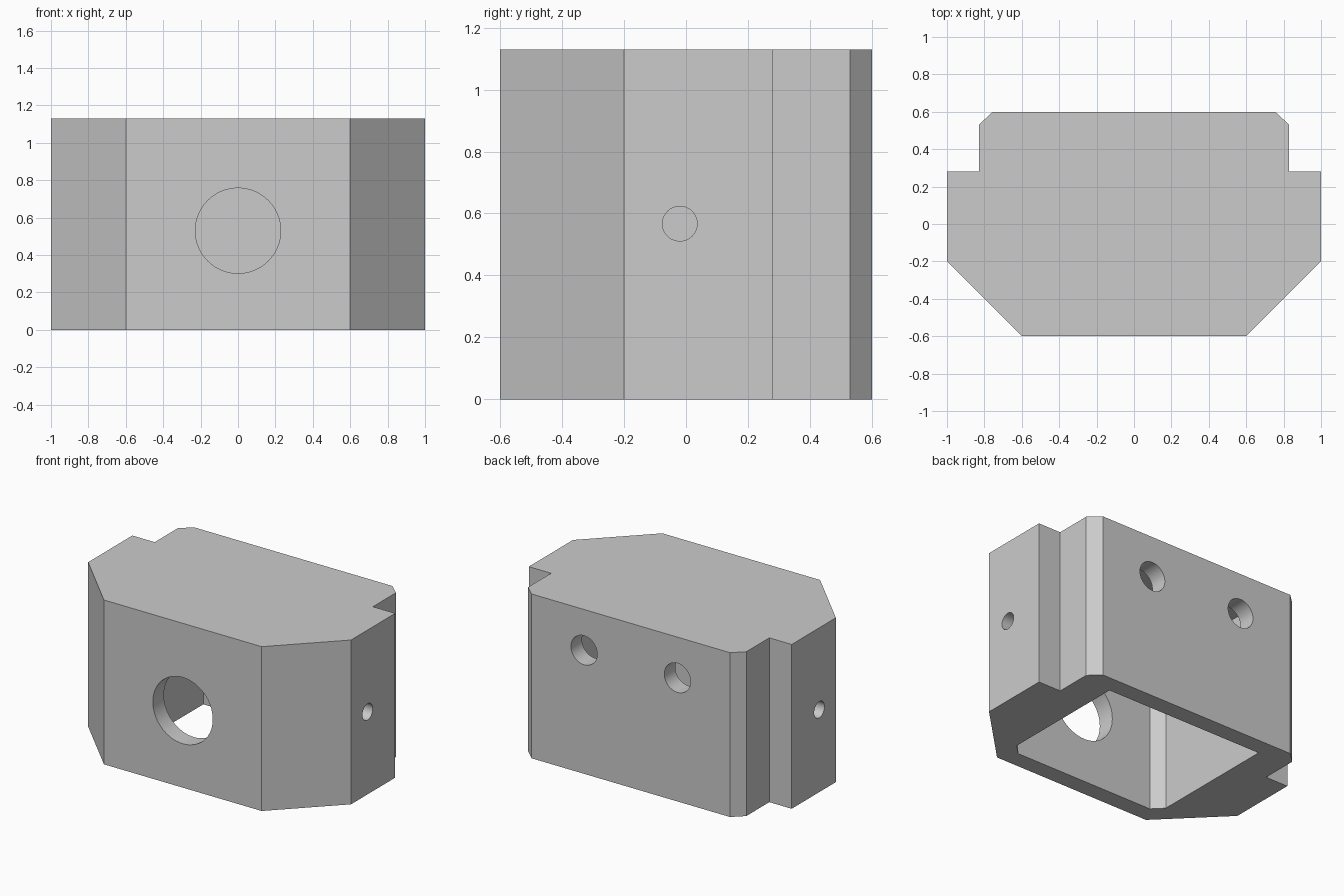
import bpy, bmesh, math
from mathutils import Matrix, Vector

cube = bpy.data.objects.get("Cube")
if cube:
    bpy.data.objects.remove(cube, do_unlink=True)

HEIGHT = 1.13
CEILING = 1.06

grey = bpy.data.materials.new("plain grey")
grey.use_nodes = True
colour = (0.6, 0.6, 0.6, 1)
grey.diffuse_color = colour
grey.node_tree.nodes["Principled BSDF"].inputs["Base Color"].default_value = colour


def finish(name, bm):
    bmesh.ops.recalc_face_normals(bm, faces=bm.faces)
    mesh = bpy.data.meshes.new(name)
    bm.to_mesh(mesh)
    bm.free()
    mesh.materials.append(grey)
    obj = bpy.data.objects.new(name, mesh)
    bpy.context.collection.objects.link(obj)
    return obj


def prism(name, half, z0, z1):
    """Extrude a half outline (x > 0) mirrored across x = 0."""
    outline = half + [(-x, y) for x, y in reversed(half)]
    bm = bmesh.new()
    face = bm.faces.new([bm.verts.new((x, y, z0)) for x, y in outline])
    new = bmesh.ops.extrude_face_region(bm, geom=[face])["geom"]
    top = [v for v in new if isinstance(v, bmesh.types.BMVert)]
    bmesh.ops.translate(bm, verts=top, vec=(0, 0, z1 - z0))
    return finish(name, bm)


def drill(name, radius, start, end, sides=64):
    """Cylinder between two points."""
    a, b = Vector(start), Vector(end)
    turn = (b - a).to_track_quat("Z", "Y").to_matrix().to_4x4()
    bm = bmesh.new()
    bmesh.ops.create_cone(bm, cap_ends=True, segments=sides, radius1=radius,
                          radius2=radius, depth=(b - a).length,
                          matrix=Matrix.Translation((a + b) / 2) @ turn)
    return finish(name, bm)


# Outer block with chamfered front corners and stepped back corners
housing = prism("housing", [(0.6, -0.6), (1, -0.2), (1, 0.28), (0.83, 0.28),
                            (0.83, 0.53), (0.755, 0.6)], 0, HEIGHT)

# Cavity open at the bottom
cutters = [prism("cavity_cutter", [(0.53, -0.48), (0.6, -0.41), (0.6, 0.48)],
                 -0.1, CEILING)]

# Large front opening, paired back holes and blind side holes
cutters.append(drill("front_hole_cutter", 0.228, (0, -0.8, 0.53), (0, -0.3, 0.53)))
for side, word in ((1, "left"), (-1, "right")):
    cutters.append(drill(word + "_back_hole_cutter", 0.1,
                         (side * 0.355, 0.3, 0.85), (side * 0.355, 0.8, 0.85)))
    cutters.append(drill(word + "_side_hole_cutter", 0.056,
                         (side * 0.75, -0.02, 0.567), (side * 1.1, -0.02, 0.567)))

for cutter in cutters:
    cutter.hide_render = True
    mod = housing.modifiers.new(cutter.name, "BOOLEAN")
    mod.operation = "DIFFERENCE"
    mod.solver = "EXACT"
    mod.object = cutter

# Bake the cuts and drop the cutters
bpy.context.view_layer.update()
graph = bpy.context.evaluated_depsgraph_get()
baked = bpy.data.meshes.new_from_object(housing.evaluated_get(graph))
housing.modifiers.clear()
housing.data = baked
for cutter in cutters:
    bpy.data.objects.remove(cutter, do_unlink=True)

bpy.ops.object.select_all(action="DESELECT")
housing.select_set(True)
bpy.context.view_layer.objects.active = housing
bpy.ops.object.shade_smooth_by_angle(angle=math.radians(30))
